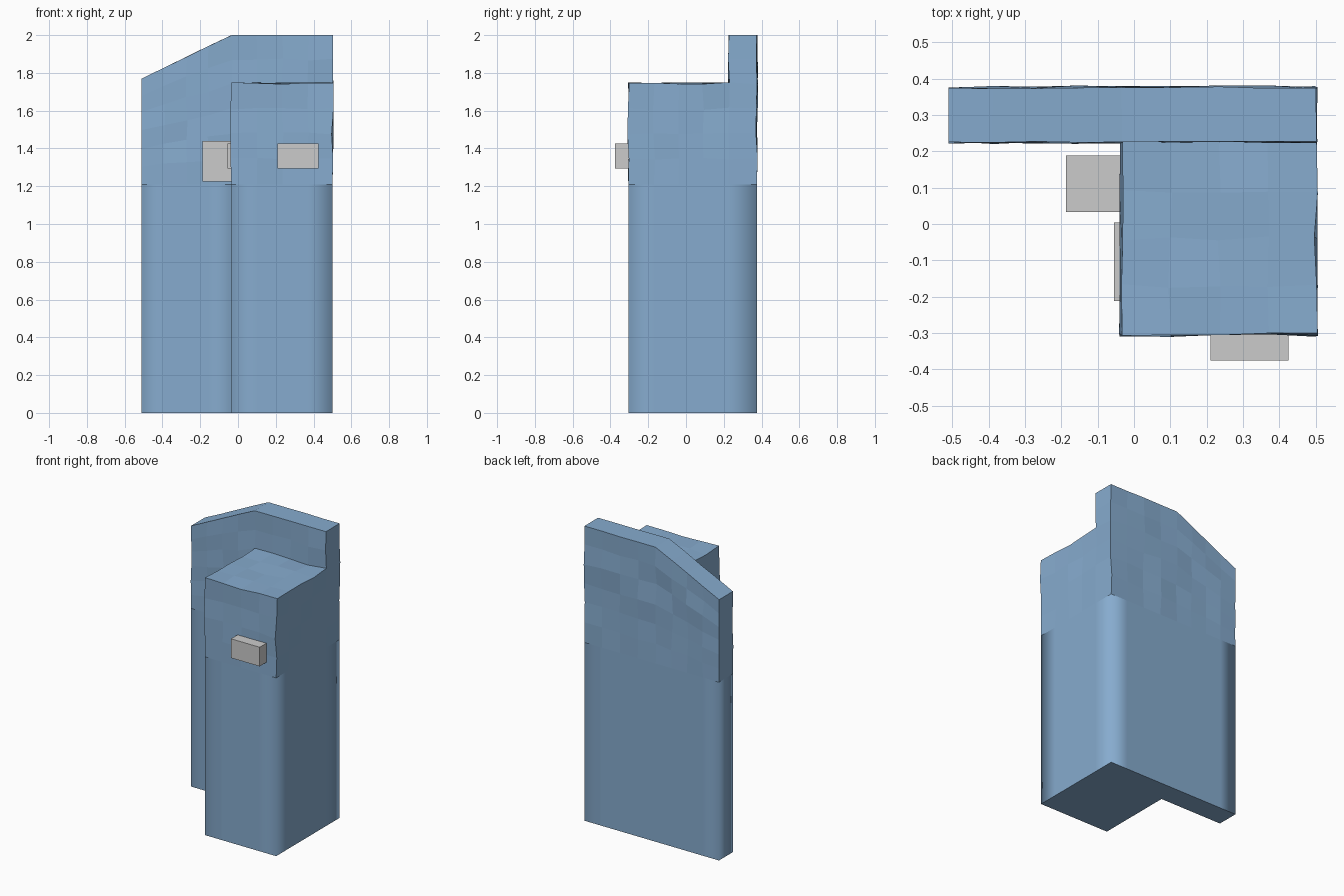
import bpy, bmesh, random
from itertools import product

if "Cube" in bpy.data.objects:
    bpy.data.objects.remove(bpy.data.objects["Cube"])

random.seed(4)

# Cell grid: plain lower walls, finer rough stone above 1.21
XS = [-0.51, -0.39, -0.27, -0.155, -0.035, 0.10, 0.235, 0.37, 0.50]
YS = [-0.305, -0.17, -0.04, 0.09, 0.225, 0.375]
ZS = [0, 1.21, 1.345, 1.48, 1.61, 1.745, 1.87, 2.0]
GRID = (XS, YS, ZS)
SPLIT = 1.21


def solid(c):
    """Back slab fills the full width and height; front block is right and lower."""
    i, j, k = c
    if not all(0 <= n < len(g) - 1 for n, g in zip(c, GRID)):
        return False
    return j == 4 or (i >= 4 and k < 5)


def place(i, j, k):
    """Grid point, with the sloped slab shoulder and stone roughness."""
    x, y, z = XS[i], YS[j], ZS[k]
    if z <= SPLIT:
        return x, y, z
    top = k == len(ZS) - 1
    if x < -0.035:
        height = 1.77 + (x + 0.51) / 0.475 * 0.23
        z = SPLIT + (z - SPLIT) * (height - SPLIT) / (2 - SPLIT)
    r = 0.003 if top else 0.006
    x += random.uniform(-r, r) if 0 < i else 0
    y += random.uniform(-r, r)
    z += 0 if top else random.uniform(-r, r)
    return x, y, z


def build_body():
    bm = bmesh.new()
    verts = {}
    for c in product(*(range(len(g) - 1) for g in GRID)):
        if not solid(c):
            continue
        for axis, side in product(range(3), (0, 1)):
            n = list(c)
            n[axis] += 1 if side else -1
            if solid(n):
                continue
            u, w = (axis + 1) % 3, (axis + 2) % 3
            loop = []
            for a, b in ((0, 0), (1, 0), (1, 1), (0, 1)):
                p = list(c)
                p[axis] += side
                p[u] += a
                p[w] += b
                key = tuple(p)
                if key not in verts:
                    verts[key] = bm.verts.new(place(*key))
                loop.append(verts[key])
            face = bm.faces.new(loop if side else loop[::-1])
            # Lower walls are smooth, stone top and base are flat
            face.smooth = c[2] == 0 and axis != 2
    for e in bm.edges:
        if all(v.co.z == 0 for v in e.verts):
            e.smooth = False
    mesh = bpy.data.meshes.new("stepped_body")
    bm.to_mesh(mesh)
    bm.free()
    obj = bpy.data.objects.new("stepped_body", mesh)
    bpy.context.collection.objects.link(obj)
    return obj


def box(name, lo, hi):
    bpy.ops.mesh.primitive_cube_add(size=1, location=[(a + b) / 2 for a, b in zip(lo, hi)])
    obj = bpy.context.object
    obj.name = name
    obj.scale = [b - a for a, b in zip(lo, hi)]
    return obj


# Main body
body = build_body()
blue = bpy.data.materials.new("body_blue")
blue.diffuse_color = (0.24, 0.41, 0.62, 1)
blue.use_nodes = True
blue.node_tree.nodes["Principled BSDF"].inputs["Base Color"].default_value = blue.diffuse_color
body.data.materials.append(blue)

# Protruding grey blocks
box("front_block", (0.21, -0.375, 1.295), (0.425, -0.29, 1.425))
box("side_block_low", (-0.055, -0.212, 1.295), (-0.02, 0.004, 1.425))
box("side_block_tall", (-0.187, 0.033, 1.225), (-0.02, 0.188, 1.44))
